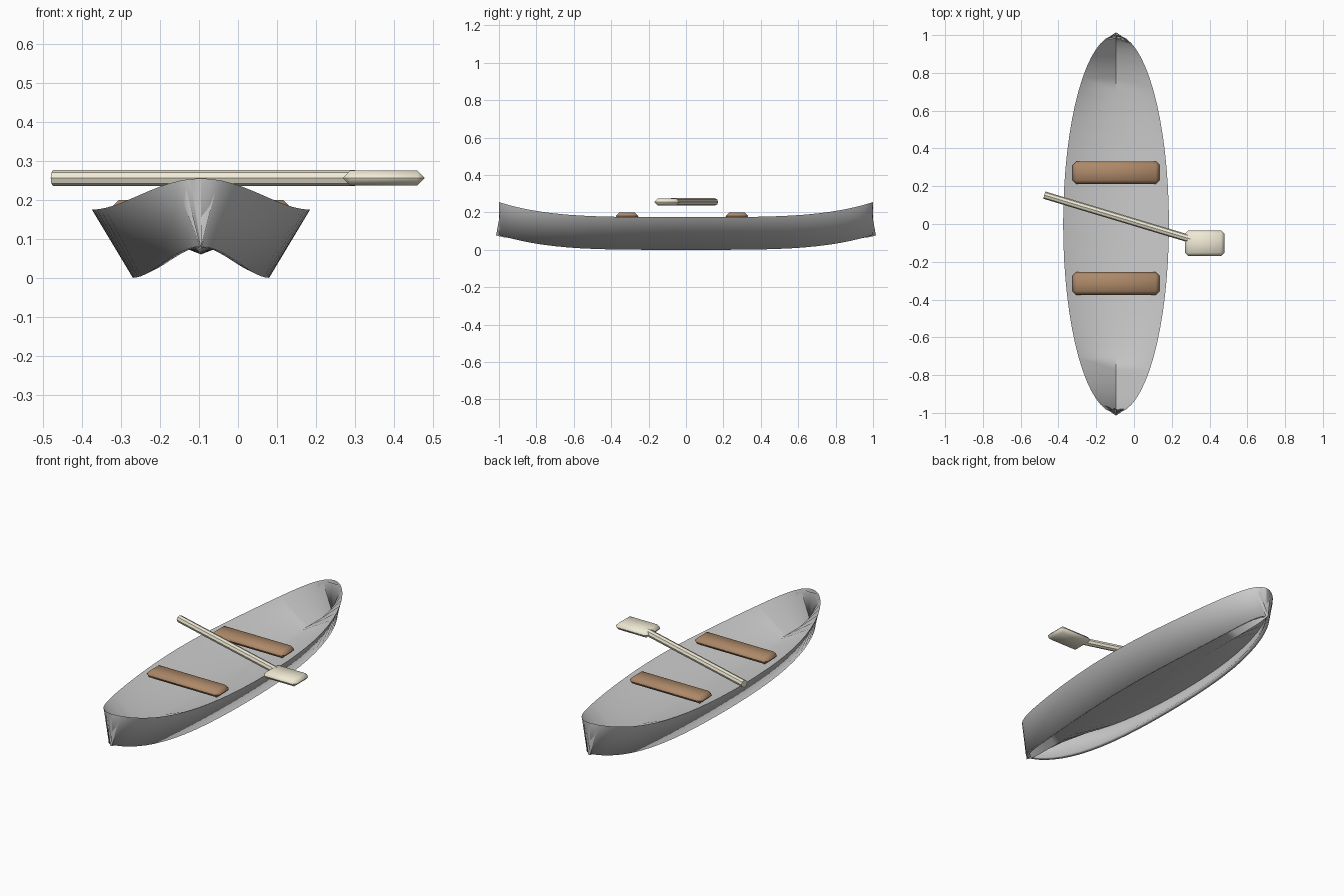
import bpy, bmesh, math
from mathutils import Vector

if "Cube" in bpy.data.objects:
    bpy.data.objects.remove(bpy.data.objects["Cube"])


def paint(ob, name, rgb):
    m = bpy.data.materials.get(name) or bpy.data.materials.new(name)
    m.diffuse_color = (*rgb, 1)
    m.use_nodes = True
    m.node_tree.nodes["Principled BSDF"].inputs["Base Color"].default_value = m.diffuse_color
    ob.data.materials.append(m)


def smooth(ob, degrees):
    bpy.ops.object.select_all(action='DESELECT')
    ob.select_set(True)
    bpy.context.view_layer.objects.active = ob
    bpy.ops.object.shade_smooth_by_angle(angle=math.radians(degrees))


def plank(name, loc, size, bevel):
    bpy.ops.mesh.primitive_cube_add(size=1, location=loc)
    ob = bpy.context.object
    ob.name = name
    ob.scale = size
    bpy.ops.object.transform_apply(location=False, rotation=False, scale=True)
    b = ob.modifiers.new("chamfer", 'BEVEL')
    b.width, b.segments = bevel, 1
    bpy.ops.object.modifier_apply(modifier=b.name)
    smooth(ob, 60)
    return ob


# hull: two elliptical loops whose ends sweep up, joined by flared sides
N, CX = 64, -0.095
Q = N // 4
bm = bmesh.new()


def loop(half_width, base):
    out = []
    for i in range(N):
        a = 2 * math.pi * i / N
        y = math.sin(a)
        out.append(bm.verts.new((CX + half_width * math.cos(a), y, base + 0.08 * y ** 4)))
    return out


def face(*verts):
    bm.faces.new(list(dict.fromkeys(verts)))


low, rim = loop(0.175, 0.0), loop(0.28, 0.175)
for i in range(N):
    j = (i + 1) % N
    face(low[i], low[j], rim[j], rim[i])

# inside: slopes from the rim down to a straight keel line between the stems
keel = [bm.verts.new((CX, math.sin(math.pi * k / (2 * Q)), 0.08)) for k in range(1 - Q, Q)]
keel = [low[-Q % N]] + keel + [low[Q]]
for k in range(2 * Q):
    i = k - Q
    face(rim[i % N], rim[(i + 1) % N], keel[k + 1], keel[k])
    i = N // 2 - i
    face(rim[(i - 1) % N], rim[i % N], keel[k], keel[k + 1])
me = bpy.data.meshes.new("hull")
bm.to_mesh(me)
bm.free()
hull = bpy.data.objects.new("hull", me)
bpy.context.collection.objects.link(hull)
smooth(hull, 60)
shell = hull.modifiers.new("shell", 'SOLIDIFY')
shell.thickness, shell.offset = 0.02, -1

# seats
for name, y in (("front_seat", -0.315), ("back_seat", 0.272)):
    seat = plank(name, (CX, y, 0.18), (0.46, 0.12, 0.04), 0.0195)
    paint(seat, "brown_wood", (0.42, 0.25, 0.14))

# paddle shaft
a, b = Vector((-0.475, 0.153, 0.256)), Vector((0.30, -0.08, 0.256))
bpy.ops.mesh.primitive_cylinder_add(vertices=8, radius=0.02, depth=(b - a).length,
                                    location=(a + b) / 2)
shaft = bpy.context.object
shaft.name = "paddle_shaft"
shaft.rotation_euler = (b - a).to_track_quat('Z', 'Y').to_euler()
paint(shaft, "pale_wood", (0.87, 0.82, 0.66))

# paddle blade
blade = plank("paddle_blade", (0.374, -0.102, 0.256), (0.21, 0.136, 0.038), 0.0185)
paint(blade, "pale_wood", (0.87, 0.82, 0.66))
